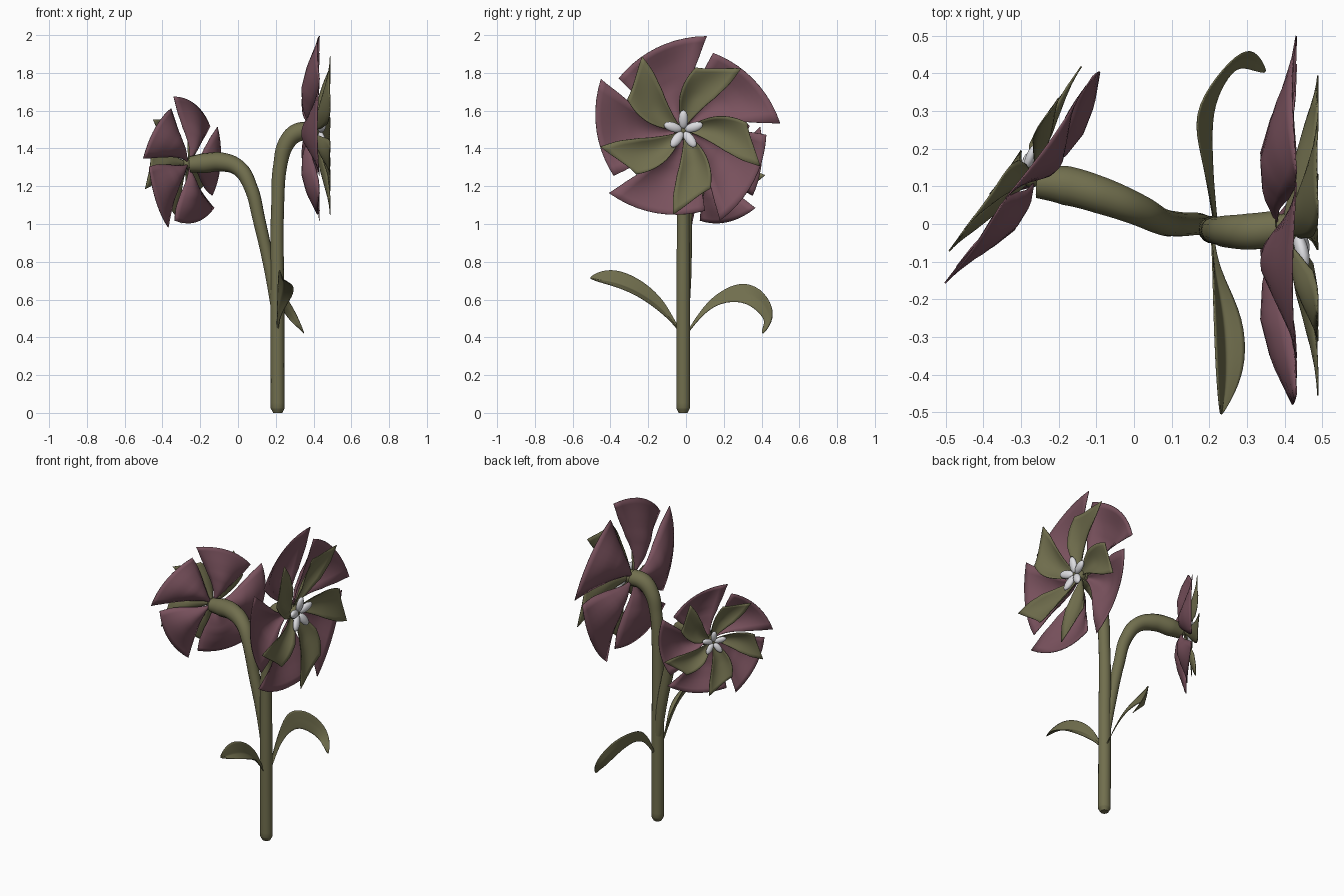
import bpy, bmesh, math
from mathutils import Vector, Matrix

if "Cube" in bpy.data.objects:
    bpy.data.objects.remove(bpy.data.objects["Cube"])


def material(name, rgb):
    m = bpy.data.materials.new(name)
    m.diffuse_color = (*rgb, 1)
    m.use_nodes = True
    m.node_tree.nodes["Principled BSDF"].inputs["Base Color"].default_value = m.diffuse_color
    return m


PINK = material("dusky_pink", (0.195, 0.085, 0.112))
GREEN = material("olive_green", (0.165, 0.158, 0.076))
WHITE = material("pale_white", (0.72, 0.72, 0.75))


def finish(name, bm, mat, thick=0, subsurf=0):
    me = bpy.data.meshes.new(name)
    bm.to_mesh(me)
    bm.free()
    ob = bpy.data.objects.new(name, me)
    bpy.context.collection.objects.link(ob)
    me.materials.append(mat)
    for p in me.polygons:
        p.use_smooth = True
    if subsurf:
        ob.modifiers.new("smooth", "SUBSURF").levels = subsurf
    if thick:
        s = ob.modifiers.new("thickness", "SOLIDIFY")
        s.thickness = thick
        s.offset = 0
    return ob


def sheet(bm, rows):
    vs = [[bm.verts.new(p) for p in row] for row in rows]
    for a, b in zip(vs, vs[1:]):
        for i in range(len(a) - 1):
            bm.faces.new((a[i], a[i + 1], b[i + 1], b[i]))


def ramp(table, t):
    # linear lookup in evenly spaced values
    f = t * (len(table) - 1)
    i = min(int(f), len(table) - 2)
    return table[i] + (table[i + 1] - table[i]) * (f - i)


def stem(name, pts):
    cu = bpy.data.curves.new(name, "CURVE")
    cu.dimensions = "3D"
    cu.bevel_depth = 1
    cu.bevel_resolution = 5
    cu.resolution_u = 8
    cu.use_fill_caps = True
    sp = cu.splines.new("BEZIER")
    sp.bezier_points.add(len(pts) - 1)
    for bp, (x, y, z, r) in zip(sp.bezier_points, pts):
        bp.co = (x, y, z)
        bp.radius = r
        bp.handle_left_type = bp.handle_right_type = "AUTO"
    ob = bpy.data.objects.new(name, cu)
    bpy.context.collection.objects.link(ob)
    cu.materials.append(GREEN)
    bpy.context.view_layer.objects.active = ob
    ob.select_set(True)
    bpy.ops.object.convert(target="MESH")
    bpy.ops.object.shade_smooth_by_angle(angle=math.radians(50))
    ob.select_set(False)


def whorl(name, mat, M, tip, r_tip, r_corner, cw, ccw, mid, edge):
    # five cupped, swirled blades; cw/ccw are edge angles from base to rim
    bm = bmesh.new()
    nu, nv = 10, 14
    for k in range(5):
        rows = []
        for j in range(nv + 1):
            v = j / nv
            row = []
            for i in range(nu + 1):
                u = i / nu
                r = 0.02 + (r_corner + (r_tip - r_corner) * (1 - u) ** 2 - 0.02) * v
                a = math.radians(tip + 72 * k + ramp(cw, v) * (1 - u) + ramp(ccw, v) * u)
                s = (2 * u - 1) ** 2
                h = ramp(mid, v) * (1 - s) + ramp(edge, v) * s
                row.append(M @ Vector((r * math.cos(a), r * math.sin(a), h)))
            rows.append(row)
        sheet(bm, rows)
    return finish(name, bm, mat, 0.004)


def flower(name, origin, normal, size):
    n = Vector(normal).normalized()
    up = Vector((0, 0, 1))
    right = up.cross(n)
    M = Matrix((right, up, n)).transposed().to_4x4()
    M = Matrix.Translation(origin) @ M @ Matrix.Scale(size, 4)
    # outer petals
    whorl(name + "_petals", PINK, M, 76, 0.515, 0.44,
          (28, 14, 6, 2, 0), (50, 62, 66, 67, 65),
          (0.045, 0.008, 0.002, 0.03, 0.085), (0.045, 0.05, 0.075, 0.092, 0.096))
    # inner green blades
    whorl(name + "_inner_blades", GREEN, M, 47, 0.45, 0.34,
          (10, 3, -1, -2, 0), (56, 55, 49, 41, 32),
          (0.06, 0.08, 0.095, 0.12, 0.15), (0.06, 0.105, 0.14, 0.152, 0.153))
    # pale stamens
    bm = bmesh.new()
    for k in range(5):
        T = (Matrix.Rotation(math.radians(90 + 72 * k), 4, "Z")
             @ Matrix.Translation((0.058, 0, 0.11))
             @ Matrix.Rotation(math.radians(-14), 4, "Y")
             @ Matrix.Diagonal((0.052, 0.026, 0.018, 1)))
        bmesh.ops.create_uvsphere(bm, u_segments=12, v_segments=8, radius=1, matrix=M @ T)
    finish(name + "_stamens", bm, WHITE)
    # core joining the whorls to the stem
    bm = bmesh.new()
    T = Matrix.Translation((0, 0, 0.065)) @ Matrix.Diagonal((0.042, 0.042, 0.04, 1))
    bmesh.ops.create_uvsphere(bm, u_segments=16, v_segments=10, radius=1, matrix=M @ T)
    finish(name + "_core", bm, GREEN)


def leaf(name, e1, e2, sag):
    # sheet between two edge lines, hollowed along the middle
    rows = []
    for a, b in zip(e1, e2):
        a, b = Vector(a), Vector(b)
        w = (b - a).length
        m = (a + b) / 2 + Vector(sag) * w
        rows.append([a, a * 0.3 + b * 0.05 + m * 0.65, m, b * 0.3 + a * 0.05 + m * 0.65, b])
    bm = bmesh.new()
    sheet(bm, rows)
    finish(name, bm, GREEN, 0.004, 2)


# stems
stem("main_stem", [(0.21, -0.015, 0, 0.024), (0.21, -0.015, 0.025, 0.037), (0.208, -0.015, 0.6, 0.037),
                   (0.21, -0.015, 1.1, 0.034), (0.225, -0.018, 1.32, 0.037), (0.258, -0.02, 1.43, 0.044),
                   (0.31, -0.02, 1.482, 0.049), (0.385, -0.012, 1.495, 0.049)])
stem("side_stem", [(0.2, -0.005, 0.55, 0.025), (0.168, 0, 0.76, 0.03), (0.112, 0, 1.02, 0.033),
                   (0.065, 0.01, 1.2, 0.036), (0.005, 0.04, 1.295, 0.043), (-0.085, 0.075, 1.328, 0.05),
                   (-0.18, 0.102, 1.322, 0.053), (-0.255, 0.11, 1.315, 0.042)])

# flowers
flower("large_flower", (0.335, -0.014, 1.495), (1, 0, 0), 1.0)
flower("small_flower", (-0.234, 0.1, 1.32), (-0.81, 0.58, 0), 0.71)

# leaves
leaf("front_leaf",
     [(0.205, -0.02, 0.42), (0.208, -0.07, 0.51), (0.21, -0.13, 0.615), (0.213, -0.25, 0.715),
      (0.218, -0.38, 0.765), (0.225, -0.47, 0.745), (0.23, -0.505, 0.72)],
     [(0.212, -0.02, 0.41), (0.215, -0.07, 0.475), (0.235, -0.14, 0.54), (0.292, -0.25, 0.62),
      (0.298, -0.37, 0.67), (0.268, -0.45, 0.69), (0.235, -0.505, 0.71)], (-0.12, 0, -0.22))
leaf("back_leaf",
     [(0.212, 0.0, 0.42), (0.198, 0.09, 0.565), (0.18, 0.18, 0.645), (0.155, 0.29, 0.695),
      (0.22, 0.395, 0.665), (0.29, 0.465, 0.56), (0.33, 0.455, 0.475), (0.35, 0.41, 0.42)],
     [(0.222, 0.0, 0.41), (0.212, 0.09, 0.525), (0.207, 0.18, 0.585), (0.205, 0.3, 0.595),
      (0.24, 0.38, 0.54), (0.275, 0.42, 0.49), (0.31, 0.41, 0.46), (0.345, 0.4, 0.425)], (0.0, 0.06, 0.0))
